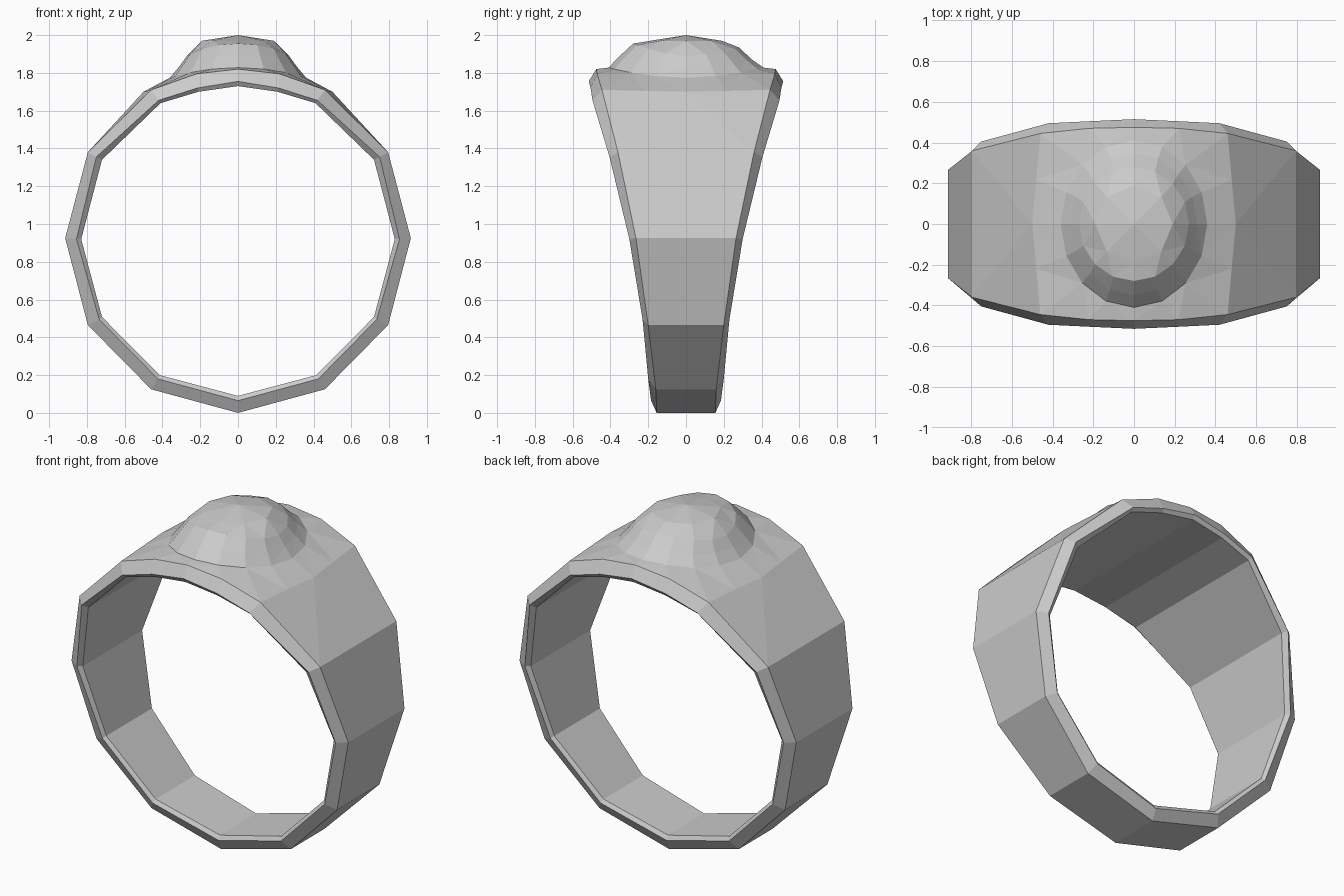
import bpy
import bmesh
from math import sin, cos, pi

cube = bpy.data.objects.get("Cube")
if cube:
    bpy.data.objects.remove(cube, do_unlink=True)

metal = bpy.data.materials.new("grey_metal")
metal.use_nodes = True
grey = (0.6, 0.6, 0.6, 1.0)
metal.diffuse_color = grey
metal.node_tree.nodes["Principled BSDF"].inputs["Base Color"].default_value = grey


def finish(bm, name):
    """Turn a bmesh into a flat shaded object."""
    mesh = bpy.data.meshes.new(name)
    bm.to_mesh(mesh)
    bm.free()
    mesh.materials.append(metal)
    obj = bpy.data.objects.new(name, mesh)
    bpy.context.collection.objects.link(obj)
    return obj


# Half of the band, bottom to top: (x, z, half width) of the
# outer edge, the widest edge and the inner edge at each corner
stations = [
    ((0, 0, .155), (0, .065, .185), (0, .09, .17)),
    ((.46, .125, .16), (.425, .18, .2), (.415, .2, .185)),
    ((.795, .465, .2), (.735, .495, .23), (.72, .508, .215)),
    ((.915, .925, .265), (.855, .92, .3), (.83, .92, .28)),
    ((.795, 1.38, .36), (.75, 1.355, .405), (.72, 1.34, .385)),
    ((.46, 1.71, .445), (.42, 1.655, .495), (.41, 1.64, .475)),
    ((.22, 1.795, .47), (.215, 1.72, .505), (.21, 1.7, .49)),
    ((0, 1.82, .475), (0, 1.755, .515), (0, 1.73, .5)),
]
SHOULDER = 5                      # station where the crown begins
shoulder_ridge = (.5, 0, 1.7)     # raised points between band and crown
shoulder_side = (.48, .22, 1.705)


def flip(point, sx, sy):
    return (point[0] * sx, point[1] * sy, point[2])


def section(station, side):
    """Six-point cross-section, from front outer edge round to back."""
    front = [(x * side, -w, z) for x, z, w in station]
    back = [(x * side, w, z) for x, z, w in reversed(station)]
    return front + back


# Band: sections joined into strips, the outside left open under the crown
bm = bmesh.new()
for side in (1, -1):
    rows = [[bm.verts.new(p) for p in section(s, side)] for s in stations]
    for i, (low, high) in enumerate(zip(rows, rows[1:])):
        for j in range(len(low)):
            k = (j + 1) % len(low)
            outside = j == len(low) - 1
            if outside and i >= SHOULDER - 1:
                continue
            bm.faces.new((low[j], low[k], high[k], high[j]))
    # Shoulder facets fanned from the ridge point
    low, high = rows[SHOULDER - 1], rows[SHOULDER]
    ridge = bm.verts.new(flip(shoulder_ridge, side, 1))
    bm.faces.new((low[-1], low[0], ridge))
    for edge, sy in ((0, -1), (-1, 1)):
        mid = bm.verts.new(flip(shoulder_side, side, sy))
        bm.faces.new((low[edge], ridge, mid))
        bm.faces.new((low[edge], mid, high[edge]))
bmesh.ops.remove_doubles(bm, verts=bm.verts, dist=0.0005)
bmesh.ops.recalc_face_normals(bm, faces=bm.faces)
finish(bm, "ring_band")

# Crown: rings given as radius and height sideways, then front to back
crown_rings = [
    (.19, 1.97, .19, 1.97),
    (.27, 1.89, .28, 1.935),
    (.31, 1.835, .35, 1.87),
    (.36, 1.775, .41, 1.828),
]
SIDES = 16


def rim_quarter():
    """Crown border from the side ridge to the back centre."""
    edge = [(x, w, z) for x, z, w in (s[0] for s in stations[SHOULDER:])]
    return [shoulder_ridge, shoulder_side] + edge


def rim_loop():
    quarter = rim_quarter()
    half = quarter + [flip(p, -1, 1) for p in quarter[-2::-1]]
    return half + [flip(p, 1, -1) for p in half[-2:0:-1]]


def ring_loop(rx, zx, ry, zy, octagon):
    points = []
    for n in range(SIDES):
        a = 2 * pi * n / SIDES
        r = cos(pi / 8) if octagon and n % 2 else 1
        blend = sin(a) ** 2
        # The front slope is slightly fuller than the back
        swell = .02 * max(0, -sin(a)) if not octagon and zy > 1.84 else 0
        z = zx + (zy - zx) * blend + swell
        points.append((rx * cos(a) * r, ry * sin(a) * r, z))
    return points


bm = bmesh.new()
loops = [ring_loop(*ring, i == 0) for i, ring in enumerate(crown_rings)]
loops.append(rim_loop())
loops = [[bm.verts.new(p) for p in loop] for loop in loops]
apex = bm.verts.new((0, 0, 2))
for n in range(SIDES):
    m = (n + 1) % SIDES
    bm.faces.new((apex, loops[0][n], loops[0][m]))
    for inner, outer in zip(loops, loops[1:]):
        bm.faces.new((inner[n], outer[n], outer[m], inner[m]))
bmesh.ops.triangulate(bm, faces=[f for f in bm.faces if len(f.verts) > 3])
finish(bm, "ring_crown")
